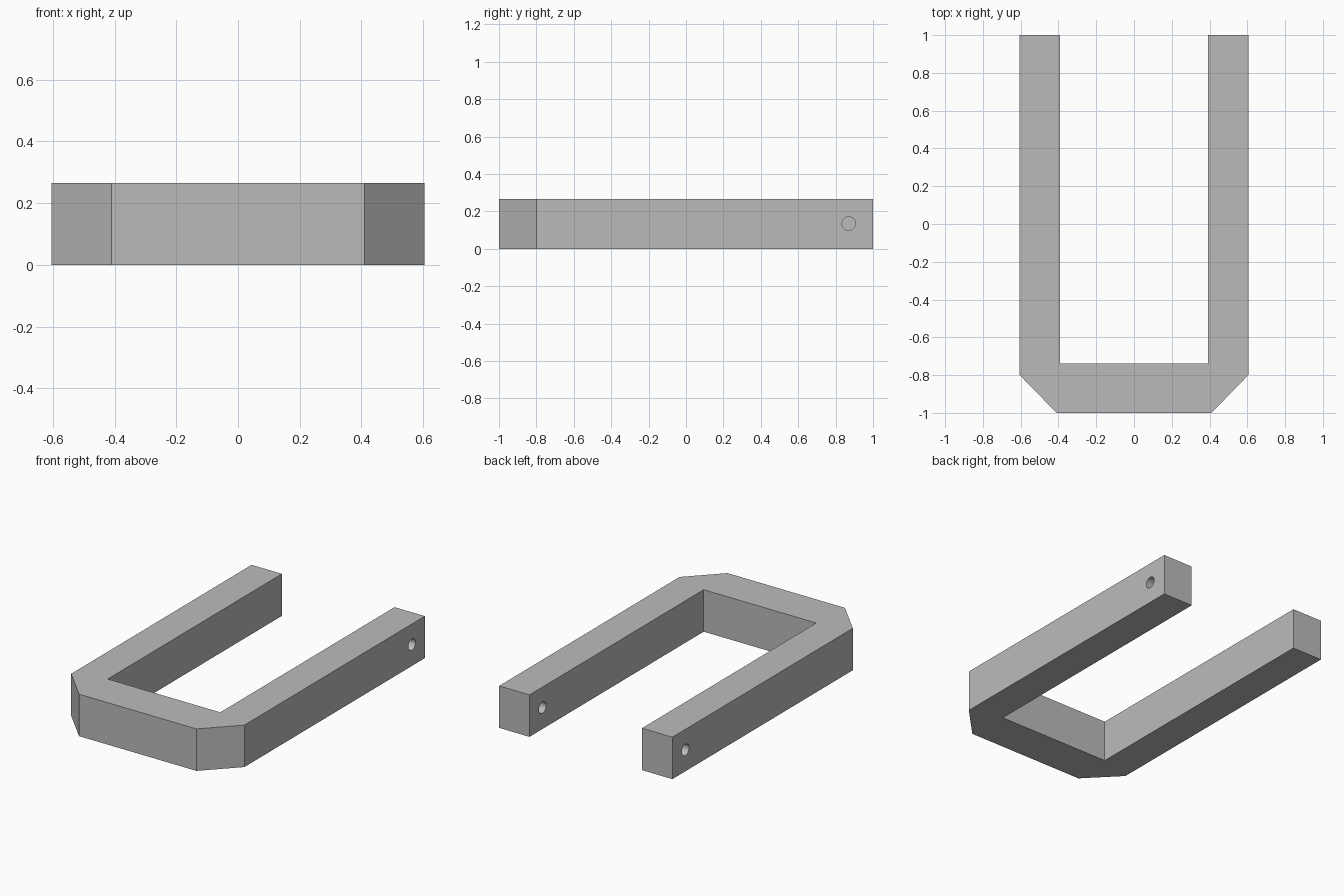
import bpy, bmesh, math

cube = bpy.data.objects.get("Cube")
if cube:
    bpy.data.objects.remove(cube, do_unlink=True)

HEIGHT = 0.265
HOLE_Y, HOLE_Z, HOLE_R = 0.87, 0.135, 0.036

grey = bpy.data.materials.new("mid_grey")
grey.use_nodes = True
grey.diffuse_color = (0.5, 0.5, 0.5, 1)
grey.node_tree.nodes["Principled BSDF"].inputs["Base Color"].default_value = (0.5, 0.5, 0.5, 1)

# U-shaped frame: half outline, mirrored, then extruded upward
half = [(0.41, -1), (0.605, -0.8), (0.605, 1), (0.393, 1), (0.393, -0.738)]
outline = half + [(-x, y) for x, y in reversed(half)]
bm = bmesh.new()
base = bm.faces.new([bm.verts.new((x, y, 0)) for x, y in outline])
top = bmesh.ops.extrude_face_region(bm, geom=[base])["geom"]
bmesh.ops.translate(bm, vec=(0, 0, HEIGHT),
                    verts=[v for v in top if isinstance(v, bmesh.types.BMVert)])
bmesh.ops.recalc_face_normals(bm, faces=bm.faces)
mesh = bpy.data.meshes.new("u_frame")
bm.to_mesh(mesh)
bm.free()
mesh.materials.append(grey)
frame = bpy.data.objects.new("u_frame", mesh)
bpy.context.collection.objects.link(frame)


def drill(name, x_start, x_end):
    """Cut a round pin hole along x between the two positions."""
    bpy.ops.mesh.primitive_cylinder_add(
        vertices=32, radius=HOLE_R, depth=x_end - x_start,
        location=((x_start + x_end) / 2, HOLE_Y, HOLE_Z),
        rotation=(0, math.pi / 2, 0))
    cutter = bpy.context.object
    cutter.name = name
    cutter.hide_render = True
    cutter.data.materials.append(grey)
    bpy.ops.object.select_all(action='DESELECT')
    bpy.context.view_layer.objects.active = frame
    frame.select_set(True)
    mod = frame.modifiers.new(name, 'BOOLEAN')
    mod.operation = 'DIFFERENCE'
    mod.solver = 'EXACT'
    mod.object = cutter
    bpy.ops.object.modifier_apply(modifier=mod.name)
    bpy.data.objects.remove(cutter, do_unlink=True)


# Through hole in the left arm, blind hole in the right arm
drill("through_hole", 0.3, 0.7)
drill("blind_hole", -0.7, -0.48)

bpy.ops.object.shade_smooth_by_angle(angle=math.radians(30))
